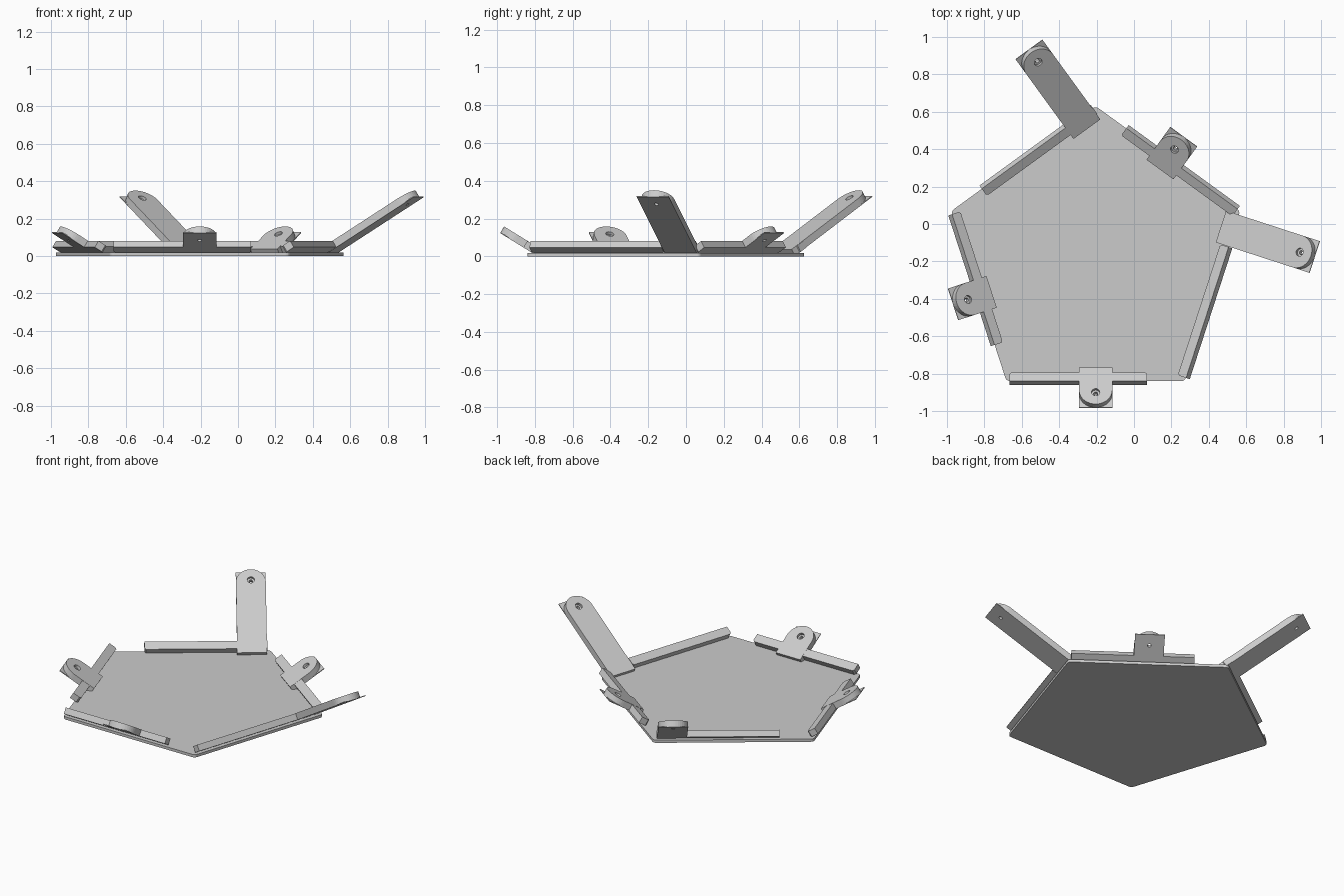
import bpy, bmesh
from math import cos, sin, pi, radians
from mathutils import Matrix, Vector

cube = bpy.data.objects.get("Cube")
if cube:
    bpy.data.objects.remove(cube)

CENTRE = Vector((-0.205, -0.182, 0))
APOTHEM = 0.657
PLATE = 0.018                  # plate thickness
TILT = radians(31.7)           # slope of every flange
THICK, LIP = 0.041, 0.005      # flange thickness, square lip under the rounded end
HALF = 0.089                   # half width of tabs and arms

grey = bpy.data.materials.new("plain_grey")
grey.use_nodes = True
colour = (0.6, 0.6, 0.6, 1)
grey.diffuse_color = colour
grey.node_tree.nodes["Principled BSDF"].inputs["Base Color"].default_value = colour


def make_object(name, bm, matrix):
    bmesh.ops.recalc_face_normals(bm, faces=bm.faces)
    mesh = bpy.data.meshes.new(name)
    bm.to_mesh(mesh)
    bm.free()
    mesh.materials.append(grey)
    obj = bpy.data.objects.new(name, mesh)
    obj.matrix_world = matrix
    bpy.context.collection.objects.link(obj)
    return obj


def prism(name, outline, low, high, matrix):
    """Extrude a flat outline from low to high."""
    bm = bmesh.new()
    face = bm.faces.new([bm.verts.new((x, y, low)) for x, y in outline])
    top = bmesh.ops.extrude_face_region(bm, geom=[face])["geom"]
    verts = [v for v in top if isinstance(v, bmesh.types.BMVert)]
    bmesh.ops.translate(bm, verts=verts, vec=(0, 0, high - low))
    return make_object(name, bm, matrix)


def arc(cx, cy, radius, start, end, steps):
    angles = [start + (end - start) * i / steps for i in range(steps + 1)]
    return [(cx + radius * cos(a), cy + radius * sin(a)) for a in angles]


def drill(obj, x, y, matrix):
    """Cut a stepped screw hole through a flange."""
    for radius, low in ((0.011, -0.1), (0.022, THICK - 0.016)):
        cutter = prism("hole_cutter", arc(x, y, radius, 0, 2 * pi * 23 / 24, 23), low, 0.1, matrix)
        cutter.hide_render = True
        mod = obj.modifiers.new("hole", "BOOLEAN")
        mod.operation, mod.solver, mod.object = "DIFFERENCE", "EXACT", cutter
        bpy.context.view_layer.update()
        cut = obj.evaluated_get(bpy.context.evaluated_depsgraph_get())
        mesh = bpy.data.meshes.new_from_object(cut)
        obj.modifiers.clear()
        obj.data = mesh
        bpy.data.objects.remove(cutter)


def flange(name, offset, tip, matrix):
    """Sloping strap with a rounded end over a thin square lip."""
    left, right, inner = offset - HALF, offset + HALF, -0.03
    square = [(inner, left), (tip, left), (tip, right), (inner, right)]
    rounded = [(inner, left)] + arc(tip - HALF, offset, HALF, -pi / 2, pi / 2, 20) + [(inner, right)]
    for part, outline, low, high in (("lip", square, 0, LIP), ("strap", rounded, LIP, THICK)):
        obj = prism(f"{name}_{part}", outline, low, high, matrix)
        drill(obj, tip - 0.075, offset, matrix)


# Pentagon base with softly rounded corners
corner = 0.025
outline = []
for i in range(5):
    a = pi / 2 + i * 2 * pi / 5
    reach = (APOTHEM - corner) / cos(pi / 5)
    outline += arc(reach * cos(a), reach * sin(a), corner, a - pi / 5, a + pi / 5, 5)
prism("base_plate", outline, 0, PLATE, Matrix.Translation(CENTRE))

# Sloping rail on each edge, with a short tab or a long arm
edges = (("front", -90, 0, 0.2), ("left", -18, 0.367, 0.565), ("back_left", 54, 0, 0.2),
         ("back_right", 126, -0.367, 0.565), ("right", 198, 0, 0.2))
for side, degrees, offset, tip in edges:
    place = (Matrix.Translation(CENTRE) @ Matrix.Rotation(radians(degrees), 4, "Z")
             @ Matrix.Translation((APOTHEM - 0.025, 0, PLATE)) @ Matrix.Rotation(-TILT, 4, "Y"))
    rail = [(0, -0.45), (0.01, -0.46), (0.055, -0.46), (0.055, 0.275), (0.01, 0.275), (0, 0.265)]
    prism(side + "_rail", rail, 0, THICK - 0.001, place)
    flange(side + ("_arm" if offset else "_tab"), offset, tip, place)
